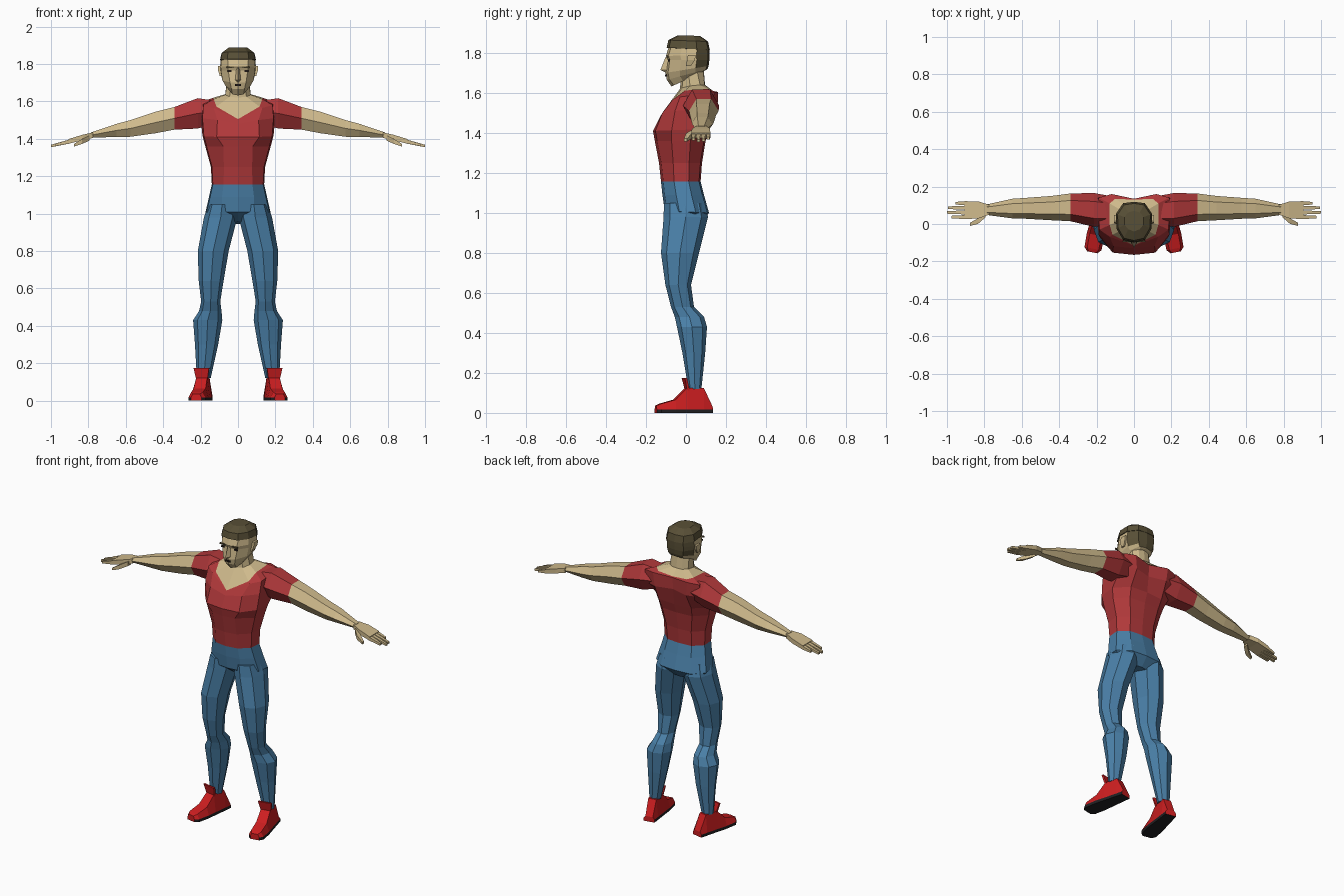
import bpy, bmesh, math
from mathutils import Vector, Matrix


def material(name, rgb):
    m = bpy.data.materials.new(name)
    lin = [((c / 255 + 0.055) / 1.055) ** 2.4 for c in rgb]
    m.diffuse_color = (*lin, 1)
    return m


SKIN = material("skin", (207, 186, 140))
SHIRT = material("shirt red", (176, 56, 58))
JEANS = material("denim blue", (74, 128, 168))
SHOE = material("shoe red", (206, 30, 32))
SOLE = material("sole black", (32, 32, 34))
HAIR = material("dark hair", (88, 79, 54))
DARK = material("eye dark", (32, 24, 22))


def loft(name, rows, mats, rule=None, closed=False, caps=True):
    """Skin rows of points, then mirror across x. rule(row, centre) -> material index."""
    bm = bmesh.new()
    vs = [[bm.verts.new(p) for p in r] for r in rows]
    n = len(rows[0])
    made = []
    for i in range(len(rows) - 1):
        for j in range(n if closed else n - 1):
            k = (j + 1) % n
            made.append((i, bm.faces.new((vs[i][j], vs[i][k], vs[i + 1][k], vs[i + 1][j]))))
    if caps:
        made.append((0, bm.faces.new(vs[0][::-1])))
        made.append((len(rows) - 2, bm.faces.new(vs[-1])))
    if rule:
        for i, f in made:
            f.material_index = rule(i, f.calc_center_median())
    bmesh.ops.remove_doubles(bm, verts=bm.verts, dist=0.0002)
    bmesh.ops.recalc_face_normals(bm, faces=bm.faces)
    me = bpy.data.meshes.new(name)
    bm.to_mesh(me)
    bm.free()
    for m in mats:
        me.materials.append(m)
    ob = bpy.data.objects.new(name, me)
    bpy.context.collection.objects.link(ob)
    mod = ob.modifiers.new("Mirror", "MIRROR")
    mod.use_clip = True
    return ob


def oval(zf, zb, w, yf, yb, fw):
    """Half a body cross-section, from front centre round to back centre."""
    d = yb - yf
    pts = [(0, yf), (fw * w, yf + 0.012), (w * 0.96, yf + 0.33 * d),
           (w, yf + 0.7 * d), (0.6 * w, yb - 0.008), (0, yb)]
    return [(x, y, zf + (zb - zf) * (y - yf) / d) for x, y in pts]


def ring(n, axis, pos, a0, a1, b0, b1):
    """n-sided ring across x or z that exactly fills the given extents."""
    off = math.pi / 4 if n == 4 else 0
    cs = [(math.cos(off + 2 * math.pi * k / n), math.sin(off + 2 * math.pi * k / n)) for k in range(n)]
    ma, mb = max(c for c, s in cs), max(s for c, s in cs)
    pts = [((a0 + a1) / 2 + c / ma * (a1 - a0) / 2, (b0 + b1) / 2 + s / mb * (b1 - b0) / 2) for c, s in cs]
    return [(pos, a, b) if axis == "x" else (a, b, pos) for a, b in pts]


def box(name, x0, x1, y0, y1, z0, z1, mat):
    return loft(name, [ring(4, "z", z, x0, x1, y0, y1) for z in (z0, z1)], [mat], closed=True)


# Shirt body up to the V neckline
neckline = [(0, -.115, 1.505), (.115, -.058, 1.572), (.13, -.005, 1.612),
            (.13, .11, 1.62), (.10, .135, 1.61), (0, .13, 1.60)]
waist = oval(1.157, 1.157, .14, -.125, .073, .55)
loft("shirt_body", [
    waist,
    oval(1.25, 1.25, .145, -.135, .08, .52),
    oval(1.36, 1.36, .175, -.156, .098, .45),
    oval(1.41, 1.42, .19, -.165, .118, .6),
    [(0, -.13, 1.48), (.11, -.118, 1.50), (.19, -.055, 1.51),
     (.20, .13, 1.52), (.11, .158, 1.52), (0, .13, 1.52)],
    [(0, -.116, 1.503), (.13, -.068, 1.565), (.185, -.03, 1.58),
     (.19, .14, 1.60), (.12, .16, 1.605), (0, .135, 1.595)],
    neckline], [SHIRT], caps=False)

# Bare upper chest and neck
loft("neck", [
    neckline,
    [(0, -.03, 1.62), (.045, -.02, 1.625), (.068, .02, 1.635),
     (.064, .07, 1.64), (.035, .092, 1.64), (0, .095, 1.64)],
    oval(1.69, 1.73, .06, -.025, .088, .6)], [SKIN], caps=False)

# Arms with short sleeves
arm = [(.13, -.01, .15, 1.48, 1.605), (.215, -.015, .166, 1.455, 1.617),
       (.34, .015, .163, 1.449, 1.570), (.44, .02, .15, 1.43, 1.545),
       (.575, .028, .14, 1.411, 1.50), (.65, .03, .135, 1.41, 1.48),
       (.785, .048, .105, 1.406, 1.434)]
loft("arm", [ring(6, "x", *s) for s in arm], [SHIRT, SKIN], lambda i, c: int(i > 1), closed=True)

# Hands: palm, four fingers and thumb
palm = [(.775, .05, .103, 1.405, 1.434), (.83, .03, .12, 1.393, 1.422), (.905, .026, .122, 1.374, 1.399)]
loft("palm", [ring(4, "x", *s) for s in palm], [SKIN], closed=True)
for k, (y, tip) in enumerate([(.037, .975), (.062, 1.0), (.087, .995), (.111, .955)]):
    drop = 1.386 - (tip - .9) * .24
    loft("finger_%d" % (k + 1), [
        ring(4, "x", .895, y - .011, y + .011, 1.376, 1.398),
        ring(4, "x", tip, y - .007, y + .007, drop - .007, drop + .006)], [SKIN], closed=True)
thumb = [(.795, .035, .065, 1.39, 1.418), (.835, .0, .03, 1.372, 1.398), (.878, -.01, .006, 1.358, 1.372)]
loft("thumb", [ring(4, "x", *s) for s in thumb], [SKIN], closed=True)

# Hips
loft("hips", [
    waist,
    oval(1.09, 1.09, .155, -.118, .09, .55),
    oval(1.01, 1.00, .175, -.106, .115, .5),
    oval(.955, .945, .10, -.03, .07, .5)], [JEANS])

# Trouser legs
leg = [(1.05, .01, .16, -.11, .095), (.98, .003, .182, -.112, .11), (.80, .05, .215, -.125, .065),
       (.64, .077, .21, -.103, .025), (.53, .095, .197, -.075, .04), (.48, .088, .208, -.056, .09),
       (.43, .084, .24, -.045, .105), (.30, .106, .23, -.018, .096), (.12, .146, .22, .012, .077)]
loft("trouser_leg", [ring(8, "z", *s) for s in leg], [JEANS], closed=True)

# Shoes, turned slightly outward
pivot = Vector((.185, .045, 0))
turn = Matrix.Rotation(math.radians(11), 3, "Z")


def foot(x, y, z):
    return pivot + turn @ Vector((x, y - pivot.y, z))


shoe = [(-.155, .028, .036), (-.135, .046, .045), (-.06, .048, .066),
        (0, .043, .125), (.085, .037, .125), (.13, .034, .032)]
loft("shoe", [[foot(-w, y, 0), foot(w, y, 0), foot(w, y, .018), foot(.68 * w, y, t),
               foot(-.68 * w, y, t), foot(-w, y, .018)] for y, w, t in shoe],
     [SHOE, SOLE], lambda i, c: int(c.z < .012), closed=True)
loft("shoe_tongue", [[foot(-w, y, z), foot(w, y, z), foot(w, y + .012, z), foot(-w, y + .012, z)]
                     for w, y, z in ((.03, .0, .11), (.042, -.015, .175))], [SHOE], closed=True)

# Head with hair cap
head = [(1.632, 1.715, .05, -.072, .10, .6), (1.665, 1.72, .070, -.096, .108, .5),
        (1.70, 1.735, .086, -.102, .113, .5), (1.765, 1.765, .095, -.092, .117, .55),
        (1.785, 1.79, .096, -.10, .117, .55), (1.825, 1.815, .092, -.088, .117, .6),
        (1.826, 1.815, .097, -.097, .119, .6), (1.864, 1.857, .088, -.088, .110, .6),
        (1.888, 1.885, .052, -.04, .07, .6)]
loft("head", [oval(*r) for r in head], [SKIN, HAIR],
     lambda i, c: int(c.z > 1.815 or (i > 0 and c.y > .05 and c.z > 1.72)))

# Face details
loft("nose", [[(0, yf, z), (w, -.085, z), (0, -.085, z)]
              for z, yf, w in ((1.703, -.105, .014), (1.715, -.128, .02), (1.78, -.102, .01))],
     [SKIN], closed=True, caps=True)
loft("ear", [ring(4, "z", *r) for r in ((1.735, .085, .097, .0, .025), (1.765, .09, .106, .005, .045),
                                        (1.79, .09, .107, .01, .048))], [SKIN], closed=True)
box("eye", .034, .055, -.0895, -.0805, 1.757, 1.767, DARK)
box("eyebrow", .022, .062, -.0975, -.089, 1.778, 1.786, HAIR)
box("mouth", 0, .016, -.105, -.096, 1.682, 1.692, DARK)
